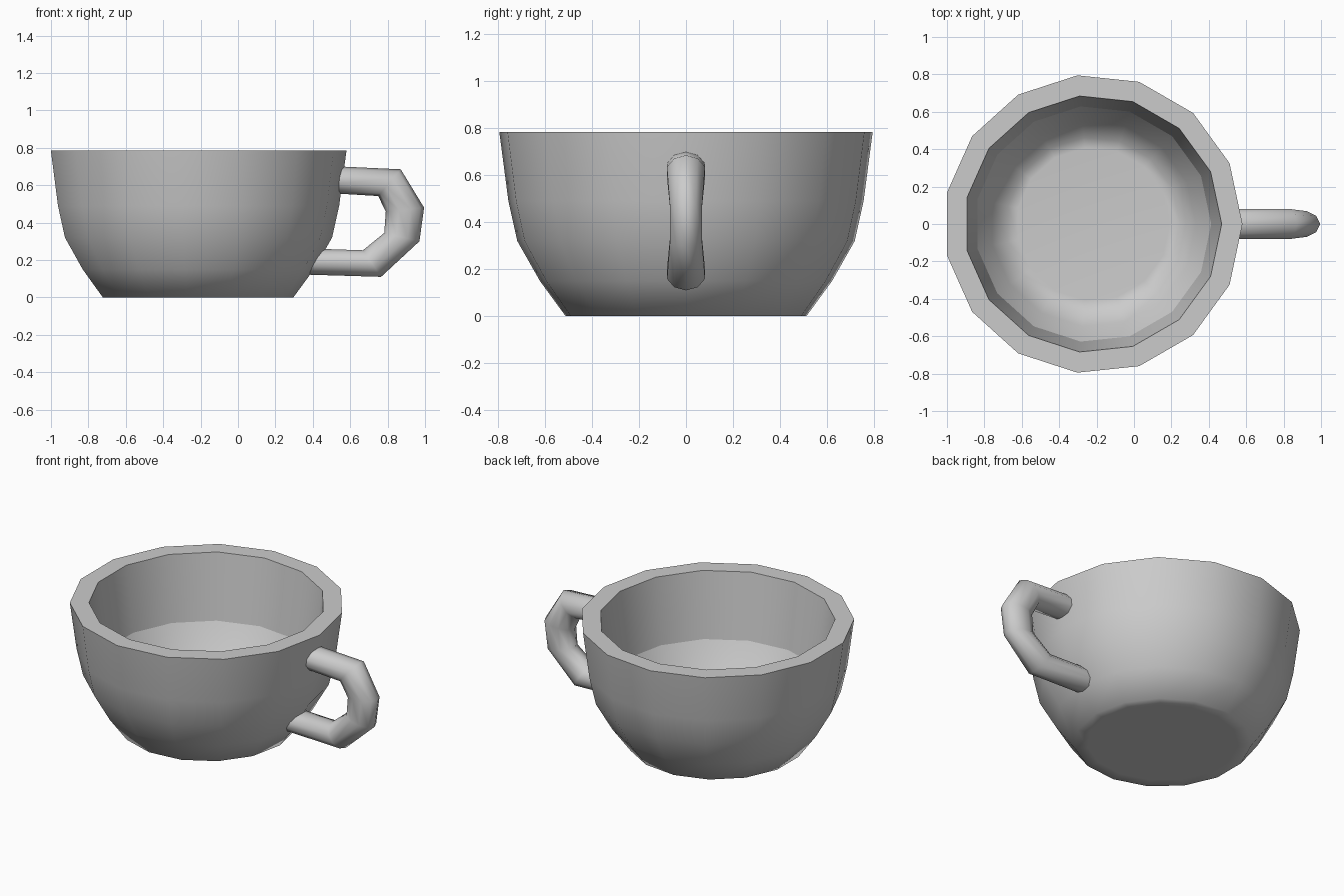
import bpy, bmesh, math

if "Cube" in bpy.data.objects:
    bpy.data.objects.remove(bpy.data.objects["Cube"])

CUP_X = -0.219


def bridge(bm, a, b):
    n = len(a)
    for i in range(n):
        j = (i + 1) % n
        bm.faces.new((a[i], a[j], b[j], b[i]))


def finish(bm, name):
    bmesh.ops.recalc_face_normals(bm, faces=bm.faces)
    for f in bm.faces:
        f.smooth = True
    mesh = bpy.data.meshes.new(name)
    bm.to_mesh(mesh)
    bm.free()
    obj = bpy.data.objects.new(name, mesh)
    bpy.context.collection.objects.link(obj)
    return obj


# Cup: 15-sided lathe, (radius, z, sharp ring) from under the base to the inner floor
profile = [
    (0.44, 0.0, False), (0.515, 0.0, False), (0.625, 0.15, False),
    (0.722, 0.32, False), (0.76, 0.49, False), (0.799, 0.785, True),
    (0.688, 0.785, True), (0.632, 0.37, True), (0.55, 0.225, False),
    (0.465, 0.12, False), (0.41, 0.115, False),
]
SIDES = 15
bm = bmesh.new()
rings = []
for r, z, sharp in profile:
    rings.append([bm.verts.new((CUP_X + r * math.cos(2 * math.pi * i / SIDES),
                                r * math.sin(2 * math.pi * i / SIDES), z))
                  for i in range(SIDES)])
for a, b in zip(rings, rings[1:]):
    bridge(bm, a, b)
bm.faces.new(rings[0])
bm.faces.new(rings[-1])
for ring, (r, z, sharp) in zip(rings, profile):
    if sharp:
        for i in range(SIDES):
            bm.edges.get((ring[i], ring[(i + 1) % SIDES])).smooth = False
finish(bm, "cup_body")

# Handle: ten-sided tube, each section given by outer (x, z), inner (x, z), half width
sections = [
    ((0.50, 0.702), (0.50, 0.557), 0.085),
    ((0.87, 0.685), (0.75, 0.542), 0.085),
    ((0.995, 0.48), (0.79, 0.458), 0.072),
    ((0.97, 0.30), (0.782, 0.345), 0.072),
    ((0.765, 0.11), (0.668, 0.252), 0.085),
    ((0.36, 0.122), (0.36, 0.262), 0.085),
]
N = 10
bm = bmesh.new()
rings = []
for (ox, oz), (ix, iz), w in sections:
    cx, cz = (ox + ix) / 2, (oz + iz) / 2
    ring = []
    for i in range(N):
        t = 2 * math.pi * i / N
        c, s = math.cos(t), math.sin(t)
        ring.append(bm.verts.new((cx + (ox - cx) * c, w * s, cz + (oz - cz) * c)))
    rings.append(ring)
for a, b in zip(rings, rings[1:]):
    bridge(bm, a, b)
for cap in (rings[0], rings[-1]):
    face = bm.faces.new(cap)
    for e in face.edges:
        e.smooth = False
finish(bm, "cup_handle")
